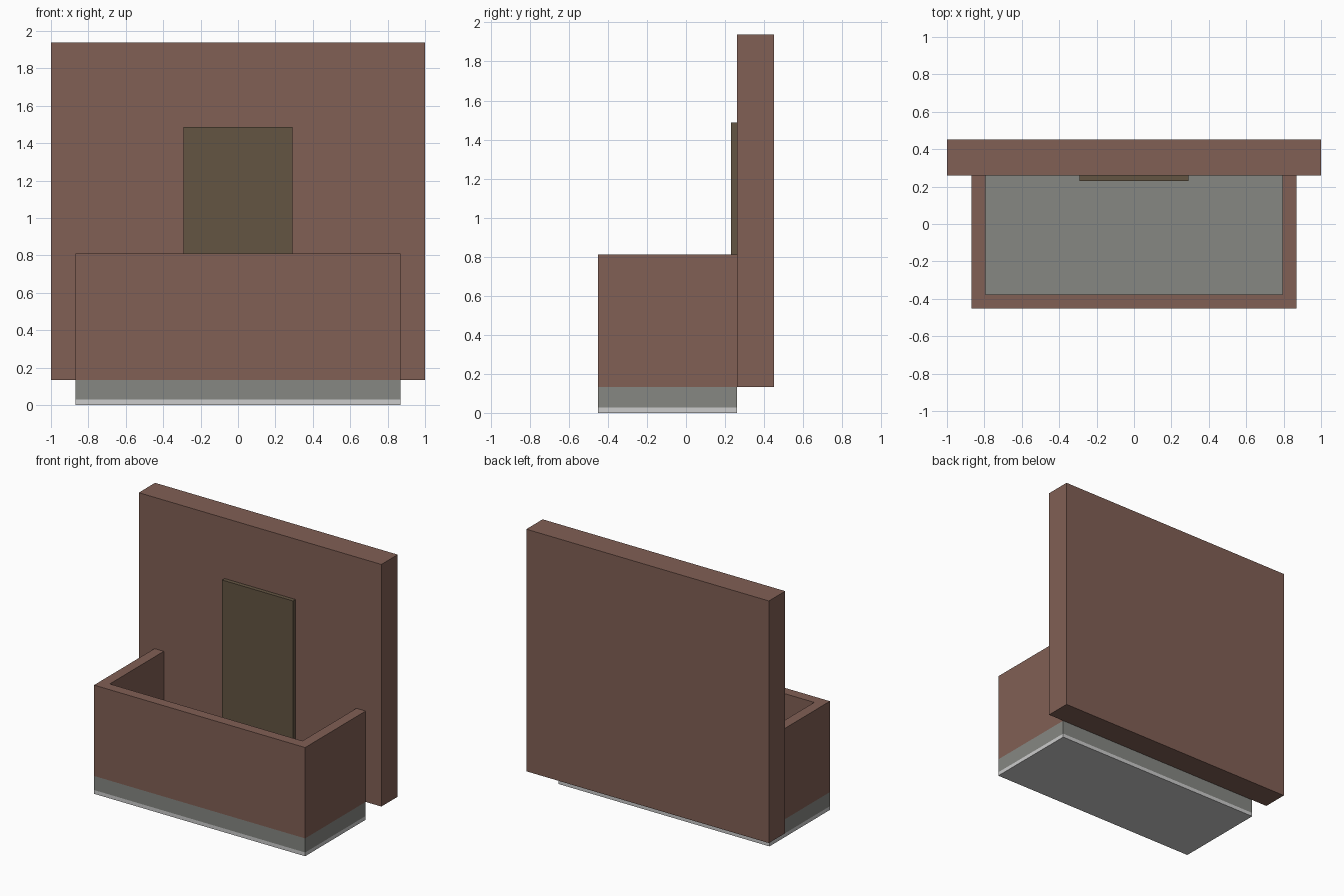
import bpy, bmesh

if "Cube" in bpy.data.objects:
    bpy.data.objects.remove(bpy.data.objects["Cube"])


def material(name, rgb):
    m = bpy.data.materials.new(name)
    m.diffuse_color = (*rgb, 1)
    m.use_nodes = True
    m.node_tree.nodes["Principled BSDF"].inputs["Base Color"].default_value = m.diffuse_color
    return m


def prism(name, outline, z0, z1, mat=None):
    """Extrude a plan outline (x, y) from z0 up to z1."""
    bm = bmesh.new()
    base = bm.faces.new([bm.verts.new((x, y, z0)) for x, y in outline])
    ext = bmesh.ops.extrude_face_region(bm, geom=[base])
    top = [v for v in ext["geom"] if isinstance(v, bmesh.types.BMVert)]
    bmesh.ops.translate(bm, verts=top, vec=(0, 0, z1 - z0))
    bmesh.ops.recalc_face_normals(bm, faces=bm.faces[:])
    me = bpy.data.meshes.new(name)
    bm.to_mesh(me)
    bm.free()
    ob = bpy.data.objects.new(name, me)
    bpy.context.collection.objects.link(ob)
    if mat:
        me.materials.append(mat)
    return ob


def rect(hx, y0, y1):
    return [(-hx, y0), (hx, y0), (hx, y1), (-hx, y1)]


brick = material("brick", (0.22, 0.115, 0.09))
wood = material("door_wood", (0.125, 0.09, 0.055))
concrete = material("concrete", (0.24, 0.245, 0.225))

FRONT, FACE, BACK = -0.452, 0.26, 0.452   # balcony front, wall face, wall back
HX, T = 0.87, 0.076                       # balcony half width, parapet thickness
FLOOR = 0.133

# House wall behind the balcony
prism("house_wall", rect(1.0, FACE, BACK), FLOOR, 1.937, brick)

# Balcony floor slab with a thin pale layer beneath
prism("slab_underside", rect(HX, FRONT, FACE), 0.0, 0.028)
prism("floor_slab", rect(HX, FRONT, FACE), 0.028, FLOOR, concrete)

# U-shaped parapet, open towards the wall
prism("parapet", [(-HX, FACE), (-HX, FRONT), (HX, FRONT), (HX, FACE),
                  (HX - T, FACE), (HX - T, FRONT + T),
                  (T - HX, FRONT + T), (T - HX, FACE)], FLOOR, 0.81, brick)

# Door leaf on the wall face
prism("balcony_door", rect(0.292, FACE - 0.03, FACE), FLOOR, 1.487, wood)
